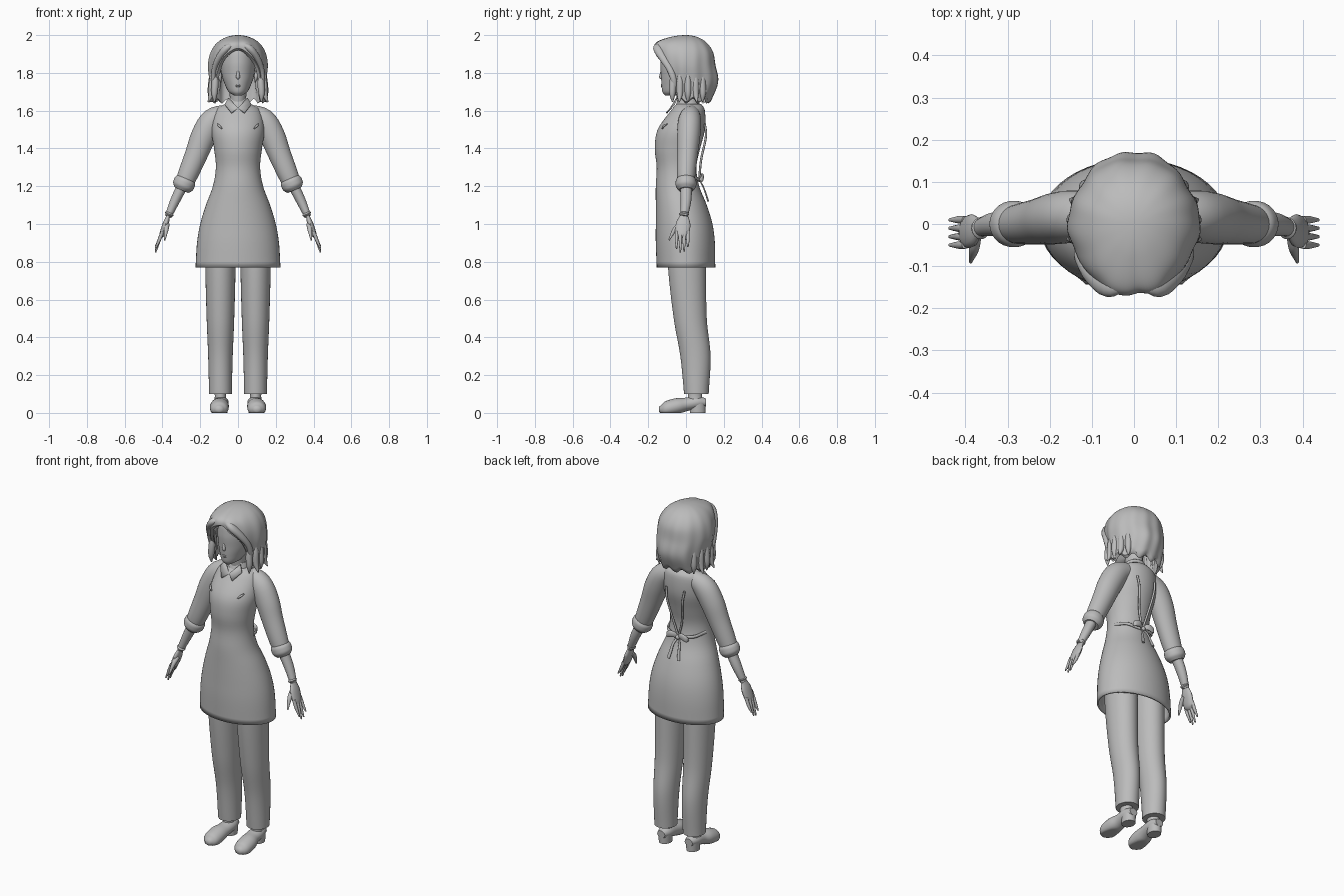
import bpy, bmesh, math
from mathutils import Vector

cube = bpy.data.objects.get("Cube")
if cube:
    bpy.data.objects.remove(cube)

grey = bpy.data.materials.new("plain grey")
grey.use_nodes = True
shade = (.5, .5, .5, 1)
grey.diffuse_color = shade
grey.node_tree.nodes["Principled BSDF"].inputs["Base Color"].default_value = shade

parts = []
ALONG_Y, ALONG_Z = Vector((0, 1, 0)), Vector((0, 0, 1))


def finish(name, bm, mirror=False, shell=0):
    """Turn a bmesh into a named part, optionally thickened inward and mirrored."""
    bmesh.ops.recalc_face_normals(bm, faces=bm.faces)
    mesh = bpy.data.meshes.new(name)
    bm.to_mesh(mesh)
    bm.free()
    mesh.materials.append(grey)
    part = bpy.data.objects.new(name, mesh)
    bpy.context.collection.objects.link(part)
    if shell:
        solid = part.modifiers.new("thickness", "SOLIDIFY")
        solid.thickness = shell
        solid.offset = -1
    if mirror:
        part.modifiers.new("mirror", "MIRROR")
    parts.append(part)


def spline(keys, t):
    """Point at fraction t of a smooth curve through evenly spaced keys."""
    keys = [Vector(key) for key in keys]
    last = len(keys) - 1
    index = min(int(t * last), last - 1)
    f = t * last - index
    start, end = keys[index], keys[index + 1]
    before = keys[index - 1] if index else start * 2 - end
    after = keys[index + 2] if index + 2 <= last else end * 2 - start
    leave, arrive = (end - before) / 2, (after - start) / 2
    rise = f * f * (3 - 2 * f)
    return start.lerp(end, rise) + leave * f * (1 - f) ** 2 - arrive * f * f * (1 - f)


def skin(rings, caps=(True, True)):
    """Bridge rings of points; caps says whether the first and last are closed."""
    bm = bmesh.new()
    rows = [[bm.verts.new(point) for point in ring] for ring in rings]
    for low, high in zip(rows, rows[1:]):
        for i in range(len(low)):
            bm.faces.new((low[i - 1], low[i], high[i], high[i - 1]))
    for closed, row in zip(caps, (rows[0], rows[-1])):
        if closed:
            bm.faces.new(row)
    return bm


def circle(count):
    angles = [math.tau * i / count for i in range(count)]
    return [(math.cos(angle), math.sin(angle)) for angle in angles]


def sweep(name, points, radii, flat=1, axis=ALONG_Y, sides=16, steps=20, mirror=True):
    """Smooth tube; flat scales its radius in the direction of axis."""
    path = [spline(points, i / steps) for i in range(steps + 1)]
    rings = []
    for i, centre in enumerate(path):
        radius = spline([(r, 0) for r in radii], i / steps).x
        tangent = (path[min(i + 1, steps)] - path[max(i - 1, 0)]).normalized()
        along = (axis - tangent * axis.dot(tangent)).normalized()
        across = along.cross(tangent)
        ring = [centre + (across * c + along * s * flat) * radius for c, s in circle(sides)]
        for point in ring:
            point.z = max(point.z, 0)
        rings.append(ring)
    finish(name, skin(rings), mirror)


def stack(name, keys, x=0, caps=(True, True), shell=0, steps=40):
    """Level ovals through keys of height, half width, front y and back y."""
    rings = []
    for i in range(steps + 1):
        z, width, front, back = spline(keys, i / steps)
        middle, depth = (front + back) / 2, (back - front) / 2
        rings.append([(x + width * c, middle + depth * s, z) for c, s in circle(48)])
    finish(name, skin(rings, caps), mirror=x > 0, shell=shell)


# Dress with an open hem
stack("apron_dress", [
    (.77, .225, -.155, .155), (.9, .217, -.16, .153), (1, .2, -.16, .14), (1.1, .17, -.16, .11),
    (1.2, .133, -.16, .07), (1.3, .117, -.155, .055), (1.4, .127, -.165, .075), (1.5, .14, -.15, .1),
    (1.6, .12, -.08, .1), (1.635, .07, -.05, .08)], caps=(False, True), shell=.01)

# Trousers
stack("trouser_leg", [(.1, .06, -.01, .12), (.3, .065, -.03, .13), (.5, .073, -.065, .11),
                      (.77, .08, -.095, .105), (1, .08, -.1, .1)], x=.093)

# Ankles and shoes
stack("ankle", [(.04, .034, .01, .09), (.09, .03, .01, .085), (.14, .035, .01, .09)], x=.093)
stack("shoe_heel", [(0, .034, .02, .103), (.05, .037, .02, .105)], x=.09)
sweep("shoe", [(.09, .105, .055), (.09, .06, .055), (.092, 0, .045), (.098, -.05, .035), (.1, -.11, .02),
               (.1, -.143, .02)], (.025, .04, .042, .05, .045, .015), flat=.85, axis=ALONG_Z, sides=24)

# Sleeves with rolled cuffs
shoulder, cuff_top, cuff_end = (.13, .02, 1.55), (.27, 0, 1.25), (.3, 0, 1.18)
sweep("sleeve", [(.05, .03, 1.59), shoulder, (.18, .014, 1.47), (.22, .007, 1.37), cuff_top, cuff_end],
      (.045, .065, .067, .06, .052, .04), flat=.92, sides=32)
sweep("rolled_cuff", [cuff_top, cuff_end], (.04, .055, .058, .055, .04), flat=.95, sides=32)

# Forearm, wrist band and hand
wrist = (.37, -.01, 1.04)
sweep("forearm", [cuff_top, (.33, 0, 1.13), wrist], (.03, .026, .018), flat=1.1)
sweep("wrist_band", [(.36, -.01, 1.06), (.367, -.01, 1.045)], (.018, .024, .018), flat=1.1)
sweep("palm", [wrist, (.383, -.015, 1), (.4, -.02, .95), (.41, -.02, .93)], (.01, .016, .015, .008), flat=2.4)
for name, y, tip in (("index", -.05, .87), ("middle", -.03, .85), ("ring", -.01, .855), ("little", .01, .88)):
    sweep(name + "_finger", [(.4, y, .96), (.415, y, .92), (.437, y, tip)], (.009, .009, .004))
sweep("thumb", [(.375, -.03, 1), (.38, -.06, .97), (.388, -.09, .915)], (.013, .012, .004))

# Neck, head and facial relief
stack("neck", [(1.57, .06, -.04, .08), (1.63, .044, -.045, .055), (1.74, .046, -.06, .05)])
stack("head", [(1.68, .02, -.11, -.06), (1.7, .05, -.125, .02), (1.74, .07, -.13, .07), (1.79, .086, -.132, .1),
               (1.86, .092, -.135, .12), (1.93, .08, -.12, .1), (1.965, .04, -.06, .05)])
sweep("nose", [(0, -.127, 1.82), (0, -.132, 1.78), (0, -.128, 1.768)], (.004, .01, .005), mirror=False)
for name, z in (("upper_lip", 1.738), ("lower_lip", 1.73)):
    sweep(name, [(-.022, -.12, z), (0, -.128, z), (.022, -.12, z)], (.002, .005, .002), mirror=False)
sweep("ear", [(.09, 0, 1.75), (.096, 0, 1.78), (.094, .01, 1.81)], (.004, .01, .004), flat=2)

# Bobbed hair: columns fall from the crown to a hem that rises over the face
crown, hem_drop = 2, .6
outline = [(0, 0, 0), (.06, .085, .06), (.11, .165, .11), (.143, .175, .145),
           (.156, .155, .158), (.147, .13, .172), (.145, .1, .13)]
columns, rows = 96, 32
rings = []
for row in range(1, rows + 1):
    ring = []
    for column in range(columns):
        angle = math.tau * column / columns - math.pi
        opening = max(0, math.cos(angle * 1.4)) if abs(angle) < math.pi / 2 else 0
        bottom = 1.66 + .27 * opening ** .7 + .012 * math.sin(11 * angle) * (1 - opening)
        drop = math.sqrt(crown - bottom) * row / rows
        width, front, back = spline(outline, min(drop / hem_drop, 1))
        strands = math.sin(13 * angle + 5 * drop) + math.sin(6 * angle - 4 * drop)
        parting = math.exp(-((angle - .08) / .18) ** 2)
        swell = 1 + .03 * drop * strands - .07 * parting
        depth = front if math.cos(angle) > 0 else back
        ring.append(Vector((width * swell * math.sin(angle), -depth * swell * math.cos(angle), crown - drop ** 2)))
    rings.append(ring)
lining = [[Vector((p.x * .88, p.y * .88, p.z - .01)) for p in ring] for ring in reversed(rings)]
finish("bobbed_hair", skin(rings + lining))

# Loose side locks, every other one flicked outward, and the swept fringe
for i in range(5):
    angle = math.radians(60 + 17 * i)
    flick = 1.16 if i % 2 else 1.02
    outward = Vector((math.sin(angle), -math.cos(angle), 0)) * .14
    lock = [outward * reach + ALONG_Z * z for reach, z in ((1, 1.81), (1, 1.75), (1.03, 1.69), (flick, 1.645))]
    sweep("side_lock", lock, (.008, .018, .016, .003))
sweep("fringe", [(.02, -.14, 1.95), (.06, -.148, 1.93), (.1, -.12, 1.88), (.125, -.085, 1.82),
                 (.13, -.065, 1.76), (.122, -.06, 1.7)], (.01, .02, .018, .014, .012, .004), flat=1.3)

# Shirt collar: a standing band and two pointed flaps
stack("collar_band", [(1.615, .066, -.06, .08), (1.665, .052, -.04, .06)], caps=(False, False), shell=.006)
bm = bmesh.new()
flap = ((0, -.078, 1.61), (.034, -.1, 1.585), (.07, -.06, 1.63), (.05, -.045, 1.665))
bm.faces.new([bm.verts.new(point) for point in flap])
finish("collar_flap", bm, mirror=True, shell=.008)

# Bib corners, back straps, bow and hanging ties
knot, thin = (0, .07, 1.235), (.006, .006)
sweep("bib_corner", [(.085, -.126, 1.505), (.1, -.116, 1.52), (.11, -.1, 1.53)], (.003, .006, .003))
sweep("back_strap", [(.06, .1, 1.53), (.05, .105, 1.46), (.03, .08, 1.34), knot], thin)
sweep("waist_tie", [(.115, -.02, 1.26), (.09, .04, 1.25), (.04, .06, 1.24), knot], thin, axis=ALONG_Z, flat=1.5)
sweep("bow_loop", [knot, (.03, .085, 1.25), (.06, .085, 1.24), (.066, .075, 1.23)], (.004, .008, .007, .003),
      flat=2.3, axis=ALONG_Z)
sweep("bow_knot", [(-.014, .075, 1.235), (.014, .075, 1.235)], (.006, .014, .006), mirror=False)
sweep("bow_tail", [knot, (.02, .09, 1.2), (.026, .105, 1.16), (.034, .118, 1.12)], (.006, .01), flat=.5)

# Smooth shading with crisp hems
bpy.ops.object.select_all(action="DESELECT")
for part in parts:
    part.select_set(True)
bpy.context.view_layer.objects.active = parts[0]
bpy.ops.object.shade_smooth_by_angle(angle=math.radians(50))
